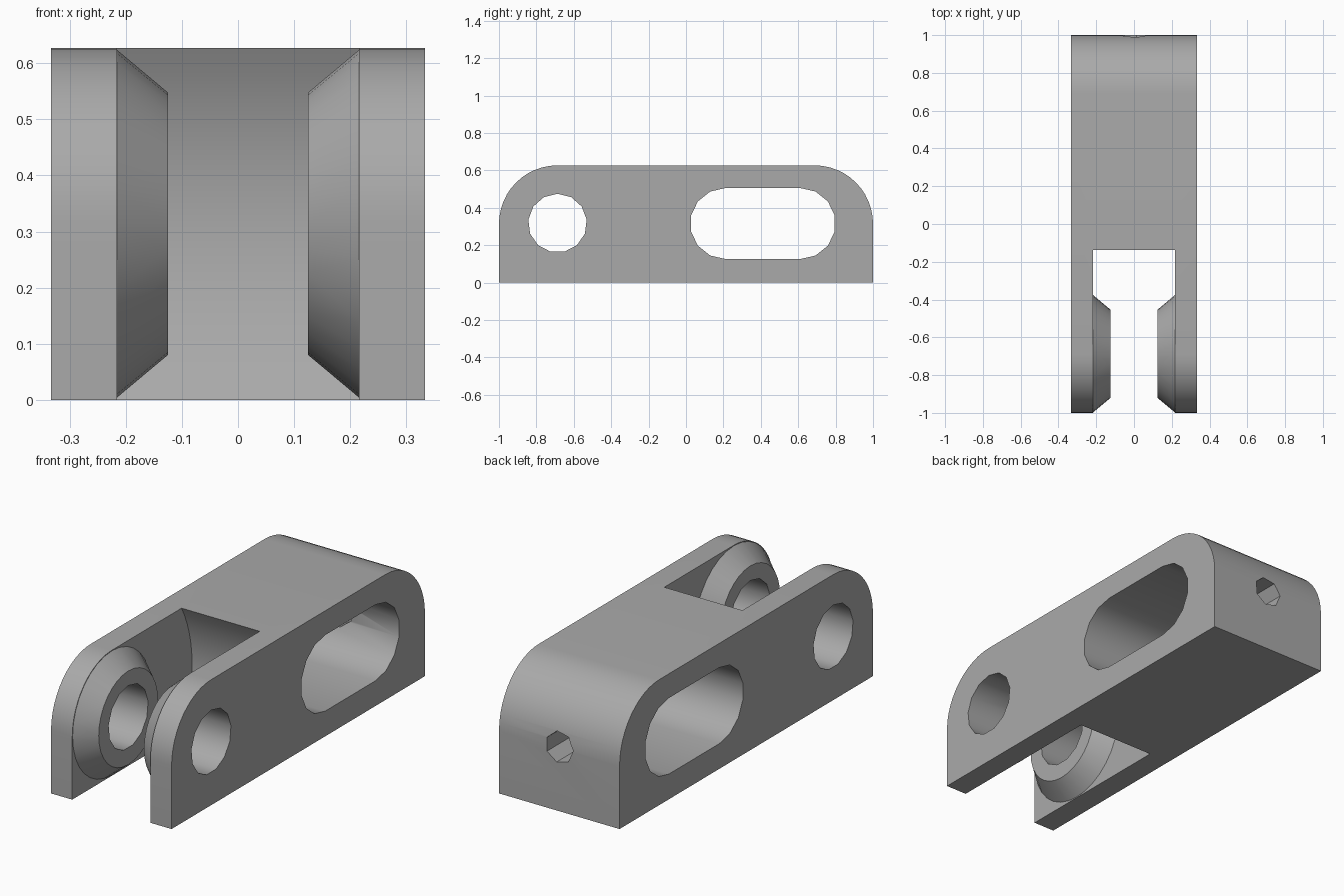
import bpy, bmesh, math
from mathutils import Vector

if "Cube" in bpy.data.objects:
    bpy.data.objects.remove(bpy.data.objects["Cube"])

HALF_W, TOP = 0.333, 0.627
PIVOT = (-0.687, 0.314)

grey = bpy.data.materials.new("plain grey")
grey.diffuse_color = (0.40, 0.40, 0.40, 1)
grey.use_nodes = True
grey.node_tree.nodes["Principled BSDF"].inputs["Base Color"].default_value = grey.diffuse_color


def arc(cy, cz, r, a0, a1, n):
    """Points on an arc in the side plane, angles in degrees."""
    return [(cy + r * math.cos(math.radians(a0 + (a1 - a0) * i / n)),
             cz + r * math.sin(math.radians(a0 + (a1 - a0) * i / n))) for i in range(n + 1)]


def circle(c, r, n, start=90):
    return arc(c[0], c[1], r, start, start + 360, n)[:-1]


def loft(name, loop_a, loop_b):
    """Closed solid between two matching loops of 3D points."""
    bm = bmesh.new()
    a = [bm.verts.new(p) for p in loop_a]
    b = [bm.verts.new(p) for p in loop_b]
    bm.faces.new(a)
    bm.faces.new(b)
    for i in range(len(a)):
        j = (i + 1) % len(a)
        bm.faces.new((a[i], a[j], b[j], b[i]))
    bmesh.ops.recalc_face_normals(bm, faces=bm.faces)
    me = bpy.data.meshes.new(name)
    bm.to_mesh(me)
    bm.free()
    me.materials.append(grey)
    ob = bpy.data.objects.new(name, me)
    bpy.context.collection.objects.link(ob)
    return ob


def prism(name, pts, x0, x1):
    return loft(name, [(x0, y, z) for y, z in pts], [(x1, y, z) for y, z in pts])


def combine(target, tool, op):
    """Apply a boolean and remove the tool."""
    mod = target.modifiers.new(op, 'BOOLEAN')
    mod.operation, mod.object, mod.solver = op, tool, 'EXACT'
    bpy.context.view_layer.objects.active = target
    bpy.ops.object.modifier_apply(modifier=mod.name)
    bpy.data.objects.remove(tool)


# Block with rounded upper ends
R = 0.313
outline = [(-1, 0), (1, 0)] + arc(1 - R, TOP - R, R, 0, 90, 12) + arc(R - 1, TOP - R, R, 90, 180, 12)
body = prism("clevis_body", outline, -HALF_W, HALF_W)

# Fork gap with a hollow round end wall
combine(body, prism("fork_gap", circle(PIVOT, 0.633, 72), -0.216, 0.216), 'DIFFERENCE')

# Tapered bosses on the inner fork faces (rooted slightly inside the arms)
for s in (-1, 1):
    big, small = circle(PIVOT, 0.311, 32), circle(PIVOT, 0.234, 32)
    boss = loft("boss", [(s * 0.217, y, z) for y, z in big], [(s * 0.125, y, z) for y, z in small])
    combine(body, boss, 'UNION')

# Pivot hole through both arms
combine(body, prism("pivot_hole", circle((-0.687, 0.318), 0.157, 13), -0.5, 0.5), 'DIFFERENCE')

# Long rounded window through the block
window = arc(0.61, 0.316, 0.19, -90, 90, 7) + arc(0.212, 0.316, 0.19, 90, 270, 7)
combine(body, prism("long_window", window, -0.5, 0.5), 'DIFFERENCE')

# Small hole from the back end into the window
ring = circle((0, 0.318), 0.077, 7, 75)
combine(body, loft("back_hole", [(x, 0.6, z) for x, z in ring], [(x, 1.2, z) for x, z in ring]), 'DIFFERENCE')

# Smooth curved walls, keep edges sharp
bpy.ops.object.select_all(action='DESELECT')
body.select_set(True)
bpy.context.view_layer.objects.active = body
bpy.ops.object.shade_smooth_by_angle(angle=math.radians(30))
